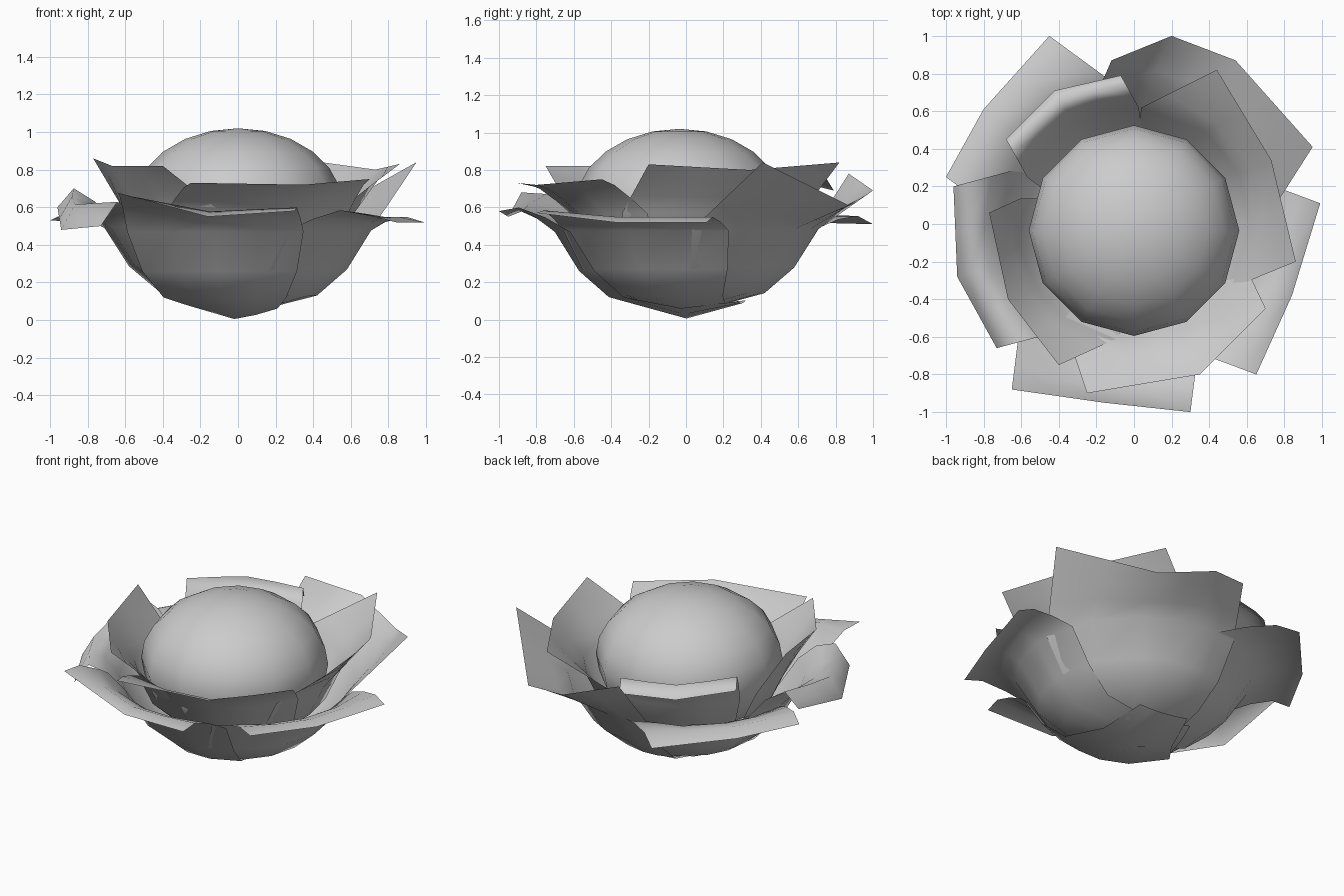
import bpy, bmesh, math
from mathutils import Vector

if "Cube" in bpy.data.objects:
    bpy.data.objects.remove(bpy.data.objects["Cube"])


def add_object(name, bm):
    mesh = bpy.data.meshes.new(name)
    bm.to_mesh(mesh)
    bm.free()
    for p in mesh.polygons:
        p.use_smooth = True
    obj = bpy.data.objects.new(name, mesh)
    bpy.context.collection.objects.link(obj)


def leaf(name, rim, profile, base_z, curl, foot=()):
    """Cupped sheet: foot rows, profile rows (radius, z, width factor), then the rim."""
    pts = [Vector(p) for p in rim]
    cols = [pts[0]]
    for a, b in zip(pts, pts[1:]):
        cols += [(a + b) / 2, b]
    # axis points outward, side runs along the rim
    side = (pts[-1] - pts[0]).to_2d().normalized()
    axis = Vector((side.y, -side.x))
    if axis.dot(pts[1].to_2d()) < 0:
        axis = -axis
    rows = []
    # foot: a shallow dish across the stem
    for r, f in foot:
        row = []
        for c in cols:
            xy = axis * r + side * (c.to_2d().dot(side) * f)
            row.append(Vector((xy.x, xy.y, 0.29 * xy.length + base_z)))
        rows.append(row)
    for r, z, f in profile:
        row = []
        for c in cols:
            lateral = c.to_2d().dot(side) * f
            ang = math.asin(max(-0.9, min(0.9, lateral / r)))
            xy = axis * (r * math.cos(ang)) + side * (r * math.sin(ang))
            row.append(Vector((xy.x, xy.y, z + base_z * (1 - z))))
        rows.append(row)
    # rolled lip just inside the rim
    shoulder = rows[-1]
    for t, k in ((0.35, 0.75), (0.72, 1.0)):
        rows.append([s.lerp(c, t) + Vector((0, 0, curl * k)) for s, c in zip(shoulder, cols)])
    rows.append(cols)
    bm = bmesh.new()
    grid = [[bm.verts.new(v) for v in row] for row in rows]
    for lo, hi in zip(grid, grid[1:]):
        for i in range(len(lo) - 1):
            bm.faces.new((lo[i], lo[i + 1], hi[i + 1], hi[i]))
    bmesh.ops.recalc_face_normals(bm, faces=bm.faces)
    add_object(name, bm)


# round heart of the cabbage
bm = bmesh.new()
bmesh.ops.create_uvsphere(bm, u_segments=12, v_segments=12, radius=1)
for v in bm.verts:
    v.co = Vector((v.co.x * 0.56, v.co.y * 0.56 - 0.035, v.co.z * 0.42 + 0.6))
add_object("heart", bm)

# outer leaves; the foot of each reaches past the centre
outer_foot = [(-0.3, 0.35), (0.0, 0.5)]
outer = [(0.42, 0.12, 0.7), (0.58, 0.26, 0.88), (0.71, 0.47, 1.0)]
outer_rims = {
    "outer_leaf_front": ([(-0.65, -0.88, 0.68), (-0.16, -0.95, 0.55), (0.3, -1.0, 0.58)], 0.05),
    "outer_leaf_right": ([(0.65, -0.8, 0.57), (0.84, -0.38, 0.52), (0.99, 0.11, 0.52)], 0.04),
    "outer_leaf_back_right": ([(0.95, 0.41, 0.84), (0.54, 0.87, 0.61), (0.2, 1.0, 0.69),
                               (-0.12, 0.87, 0.78)], 0.0),
    "outer_leaf_back_left": ([(-0.45, 1.0, 0.51), (-0.8, 0.61, 0.52), (-1.0, 0.25, 0.53)], 0.05),
    "outer_leaf_left": ([(-0.96, 0.2, 0.6), (-0.94, -0.28, 0.48), (-0.73, -0.66, 0.5)], 0.13),
}
for i, (name, (rim, curl)) in enumerate(outer_rims.items()):
    leaf(name, rim, outer, 0.012 * i, curl, outer_foot)

# inner leaves
inner_foot = [(0.0, 0.4)]
inner = [(0.38, 0.19, 0.65), (0.53, 0.33, 0.9), (0.62, 0.54, 1.0)]
inner_rims = {
    "inner_leaf_front": ([(-0.25, -0.9, 0.73), (0.35, -0.8, 0.72), (0.7, -0.45, 0.75)], 0.02),
    "inner_leaf_right": ([(0.86, -0.2, 0.83), (0.73, 0.34, 0.8), (0.44, 0.82, 0.84)], 0.0),
    "inner_leaf_back": ([(-0.07, 0.79, 0.69), (-0.42, 0.71, 0.71), (-0.68, 0.45, 0.74)], 0.11),
    "inner_leaf_left": ([(-0.77, 0.06, 0.86), (-0.67, -0.4, 0.82), (-0.4, -0.75, 0.82)], 0.0),
}
for i, (name, (rim, curl)) in enumerate(inner_rims.items()):
    leaf(name, rim, inner, 0.06 + 0.01 * i, curl, inner_foot)
